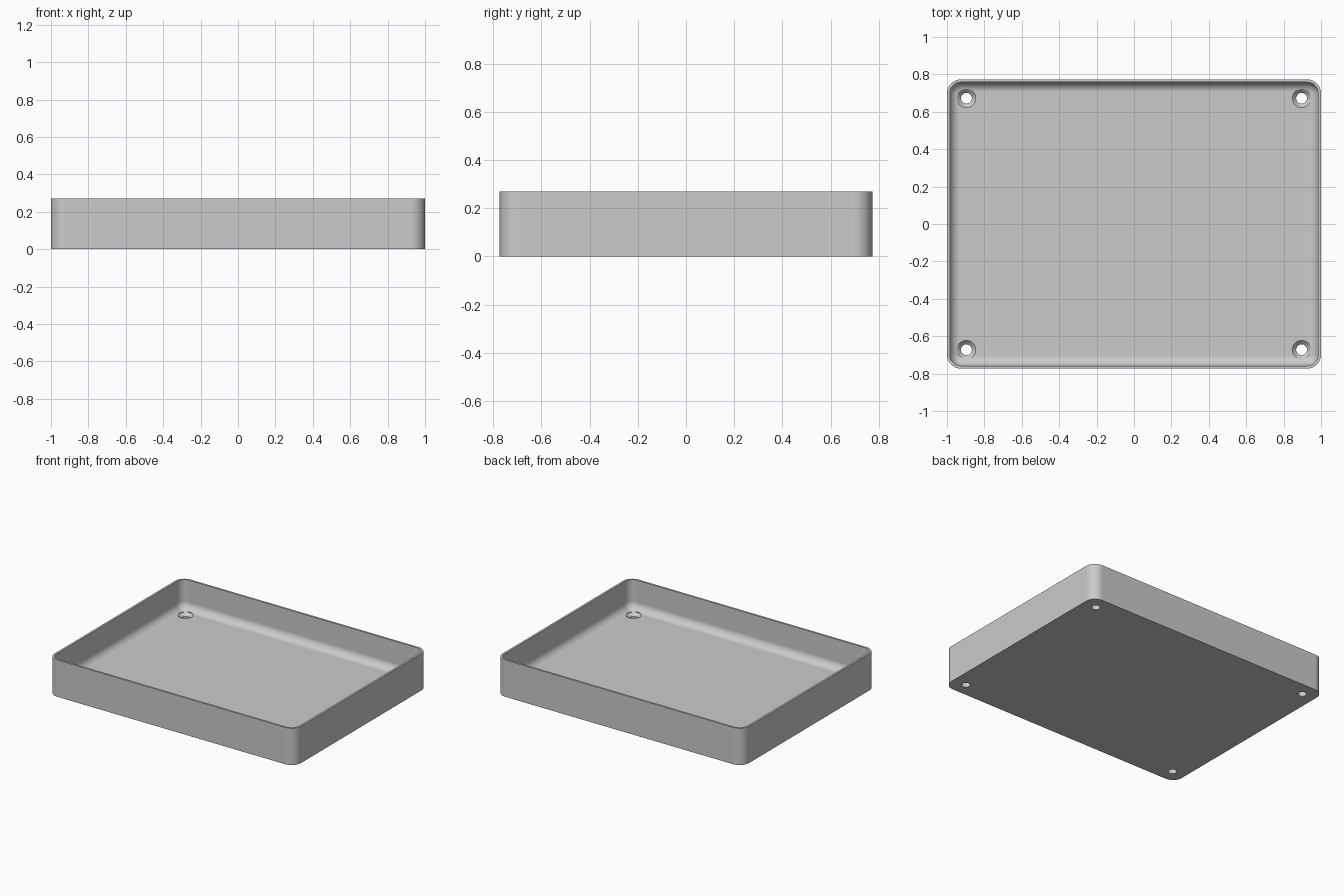
import bpy, bmesh
from math import pi, sin, cos

HALF_X, HALF_Y, HEIGHT = 1.0, 0.773, 0.27
CORNER, WALL, FLOOR, FILLET = 0.075, 0.015, 0.055, 0.055
CORNER_STEPS, FILLET_STEPS = 10, 8
HOLE_X, HOLE_Y, HOLE_R, SINK_R = 0.896, 0.672, 0.029, 0.05

if "Cube" in bpy.data.objects:
    bpy.data.objects.remove(bpy.data.objects["Cube"])

grey = bpy.data.materials.new("plain grey")
grey.use_nodes = True
colour = (0.6, 0.6, 0.6, 1)
grey.diffuse_color = colour
grey.node_tree.nodes["Principled BSDF"].inputs["Base Color"].default_value = colour


def rounded_loop(bm, inset, z):
    """Rounded rectangle, drawn in from the outer edge by inset."""
    r = CORNER - inset
    loop = []
    for k, (sx, sy) in enumerate([(1, 1), (-1, 1), (-1, -1), (1, -1)]):
        cx, cy = sx * (HALF_X - CORNER), sy * (HALF_Y - CORNER)
        for i in range(CORNER_STEPS + 1):
            a = pi / 2 * (k + i / CORNER_STEPS)
            loop.append(bm.verts.new((cx + r * cos(a), cy + r * sin(a), z)))
    return loop


def round_loop(bm, x, y, r, z, sides=32):
    angles = [2 * pi * i / sides for i in range(sides)]
    return [bm.verts.new((x + r * cos(a), y + r * sin(a), z)) for a in angles]


def skin(bm, loops):
    """Bridge loops in order and close both ends."""
    n = len(loops[0])
    for a, b in zip(loops, loops[1:]):
        for i in range(n):
            j = (i + 1) % n
            bm.faces.new((a[i], a[j], b[j], b[i]))
    bm.faces.new(loops[0][::-1])
    bm.faces.new(loops[-1])


def make_object(name, bm):
    bmesh.ops.recalc_face_normals(bm, faces=bm.faces)
    mesh = bpy.data.meshes.new(name)
    bm.to_mesh(mesh)
    bm.free()
    mesh.materials.append(grey)
    obj = bpy.data.objects.new(name, mesh)
    bpy.context.collection.objects.link(obj)
    return obj


# Tray: outer wall, rim, inner wall, rounded inner floor edge
bm = bmesh.new()
profile = [(0, 0), (0, HEIGHT), (WALL, HEIGHT)]
for i in range(FILLET_STEPS + 1):
    a = pi / 2 * i / FILLET_STEPS
    profile.append((WALL + FILLET * (1 - cos(a)), FLOOR + FILLET * (1 - sin(a))))
skin(bm, [rounded_loop(bm, inset, z) for inset, z in profile])
tray = make_object("tray", bm)

# Countersunk screw holes in the four corners
bm = bmesh.new()
sink_profile = [(HOLE_R, -0.05), (HOLE_R, FLOOR - 0.022),
                (SINK_R, FLOOR - 0.001), (SINK_R, FLOOR + 0.1)]
for sx in (-1, 1):
    for sy in (-1, 1):
        skin(bm, [round_loop(bm, sx * HOLE_X, sy * HOLE_Y, r, z)
                  for r, z in sink_profile])
cutter = make_object("screw_hole_cutter", bm)
cutter.hide_render = True

bpy.ops.object.select_all(action="DESELECT")
tray.select_set(True)
bpy.context.view_layer.objects.active = tray
cut = tray.modifiers.new("screw holes", "BOOLEAN")
cut.operation = "DIFFERENCE"
cut.solver = "EXACT"
cut.object = cutter
bpy.ops.object.modifier_apply(modifier=cut.name)
bpy.data.objects.remove(cutter)

# Smooth rounded corners, flat floor and walls
bpy.ops.object.shade_smooth_by_angle(angle=pi / 6)
weighted = tray.modifiers.new("even shading", "WEIGHTED_NORMAL")
weighted.keep_sharp = True
